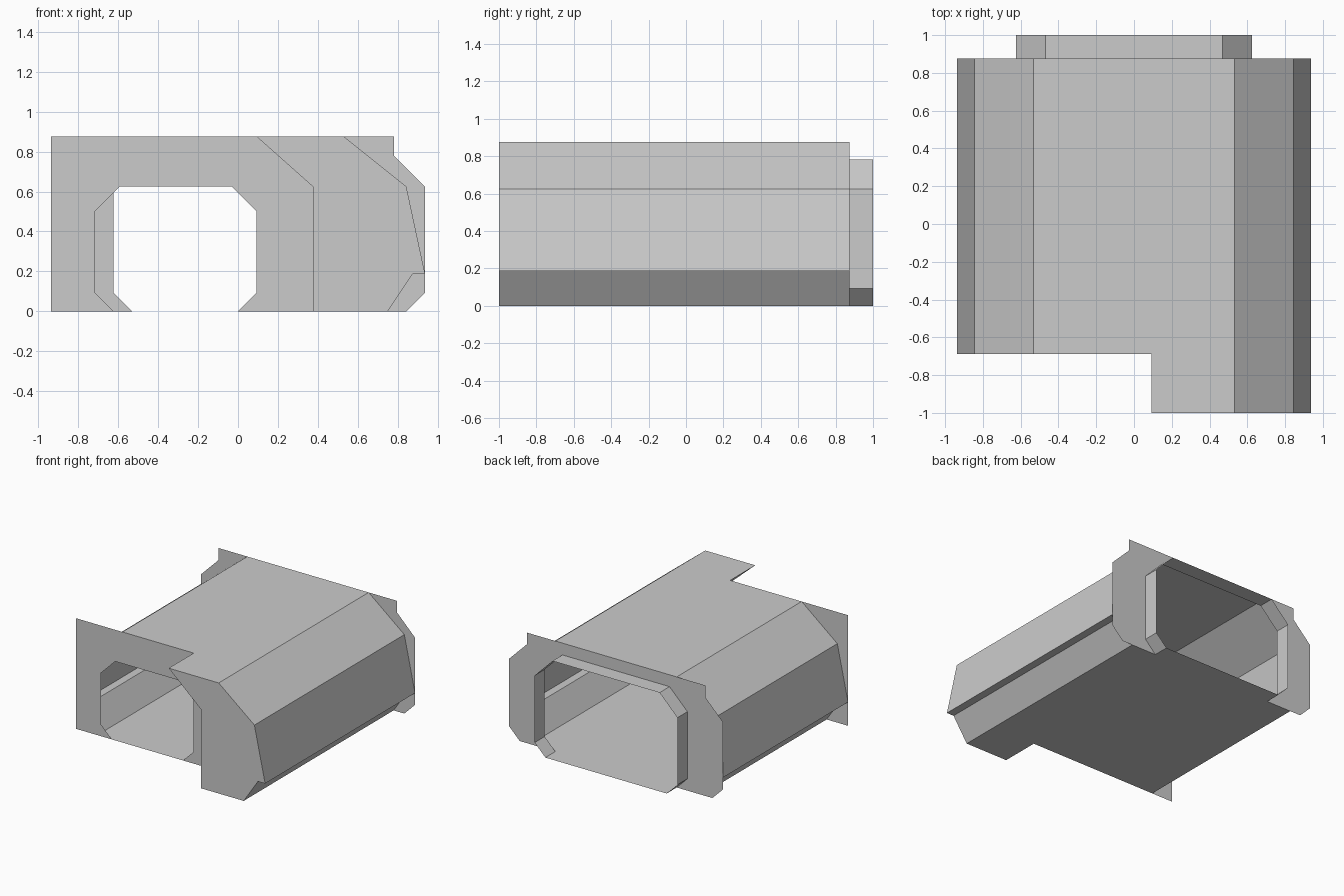
import bpy

if "Cube" in bpy.data.objects:
    bpy.data.objects.remove(bpy.data.objects["Cube"])

FRONT, DOOR, BACK, LIP = -1.0, -0.6875, 0.875, 1.0   # key depths along y


def mirrored(half, cx=0.0):
    """Right half of an outline (bottom to top) plus its mirror image."""
    right = [(cx + x, z) for x, z in half]
    return right + [(cx - x, z) for x, z in reversed(half)]


def make_object(name, verts, faces):
    mesh = bpy.data.meshes.new(name)
    mesh.from_pydata(verts, [], faces)
    mesh.update()
    ob = bpy.data.objects.new(name, mesh)
    bpy.context.collection.objects.link(ob)
    return ob


def sweep(name, outline, y0, y1, front_cap=False):
    """Extrude a counter-clockwise x/z outline along y as a thin closed ring."""
    n = len(outline)
    verts = [(x, y, z) for y in (y0, y1) for x, z in outline]
    faces = [(i, i + n, (i + 1) % n + n, (i + 1) % n) for i in range(n)]
    if front_cap:
        faces.append(tuple(range(n)))
    return make_object(name, verts, faces)


def panel(name, outline, y):
    return make_object(name, [(x, y, z) for x, z in outline],
                       [tuple(range(len(outline)))])


# Main tunnel shell: floor, undercut sides, leaning walls, sloped shoulders, roof
side = [(0.75, 0), (0.875, 0.1875), (0.9375, 0.1875), (0.84375, 0.625), (0.53125, 0.875)]
sweep("tunnel_shell", mirrored(side), DOOR, BACK)

# Projecting bay beside the front doorway, open at the back into the tunnel
bay = side + [(0.09375, 0.875), (0.375, 0.625), (0.375, 0)]
sweep("front_bay", bay, FRONT, DOOR, front_cap=True)

# Front wall with an off-centre chamfered doorway reaching the floor
door = mirrored([(0.3125, 0), (0.40625, 0.09375), (0.40625, 0.5), (0.28125, 0.625)], -0.3125)
wall = [(0.375, 0), (0.375, 0.625), (0.09375, 0.875), (-0.9375, 0.875), (-0.9375, 0)]
panel("front_wall", wall + door[::-1], DOOR)

# Rear wall and the sleeve that projects from its opening
opening = mirrored([(0.53125, 0), (0.625, 0.09375), (0.625, 0.625), (0.46875, 0.78125)])
rim = mirrored([(0.84375, 0), (0.9375, 0.09375), (0.9375, 0.625),
                (0.78125, 0.78125), (0.78125, 0.875)])
panel("rear_wall", (rim + opening[::-1])[::-1], BACK)
sweep("rear_sleeve", opening, BACK, LIP)
